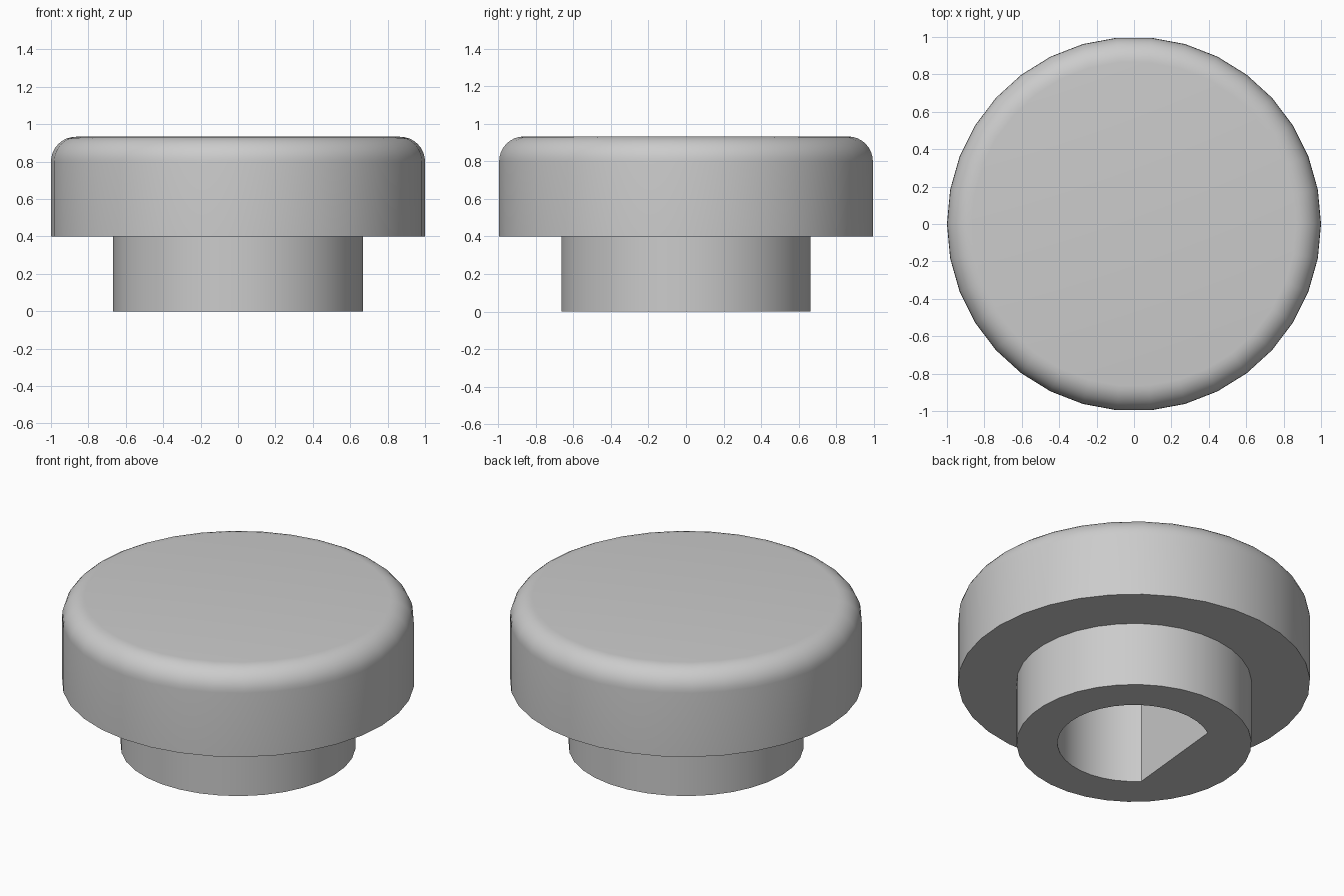
import bpy, bmesh
from math import cos, sin, pi, radians

old = bpy.data.objects.get("Cube")
if old:
    bpy.data.objects.remove(old)

SIDES = 34
HEAD_R, HUB_R, BORE_R = 1.0, 0.667, 0.435
HUB_H, TOTAL_H, FILLET = 0.4, 0.933, 0.133
BORE_DEPTH = 0.667

grey = bpy.data.materials.new("plain grey")
grey.use_nodes = True
grey.diffuse_color = (0.6, 0.6, 0.6, 1)
grey.node_tree.nodes["Principled BSDF"].inputs["Base Color"].default_value = (0.6, 0.6, 0.6, 1)


def make_object(name, bm):
    bmesh.ops.recalc_face_normals(bm, faces=bm.faces)
    mesh = bpy.data.meshes.new(name)
    bm.to_mesh(mesh)
    bm.free()
    obj = bpy.data.objects.new(name, mesh)
    bpy.context.collection.objects.link(obj)
    mesh.materials.append(grey)
    return obj


# Knob body: hub and rounded head revolved from one profile
profile = [(HUB_R, 0), (HUB_R, HUB_H), (HEAD_R, HUB_H)]
for i in range(9):
    a = pi / 2 * i / 8
    profile.append((HEAD_R - FILLET + FILLET * cos(a), TOTAL_H - FILLET + FILLET * sin(a)))

bm = bmesh.new()
rings = [[bm.verts.new((r * cos(2 * pi * k / SIDES), r * sin(2 * pi * k / SIDES), z))
          for k in range(SIDES)] for r, z in profile]
for low, high in zip(rings, rings[1:]):
    for k in range(SIDES):
        n = (k + 1) % SIDES
        bm.faces.new((low[k], low[n], high[n], high[k]))
bm.faces.new(rings[0])
bm.faces.new(rings[-1])
knob = make_object("knob", bm)

# D-shaped shaft bore: an arc closed by a flat on the right side
bm = bmesh.new()
start, end = radians(224.5 - 360), radians(124.5)
arc = [start + (end - start) * i / 26 for i in range(27)]
base = bm.faces.new([bm.verts.new((BORE_R * cos(a), BORE_R * sin(a), -0.1)) for a in arc])
out = bmesh.ops.extrude_face_region(bm, geom=[base])
for v in out["geom"]:
    if isinstance(v, bmesh.types.BMVert):
        v.co.z = BORE_DEPTH
cutter = make_object("bore_cutter", bm)
cutter.hide_render = True

# Cut the bore, then discard the cutter
bpy.ops.object.select_all(action="DESELECT")
bpy.context.view_layer.objects.active = knob
knob.select_set(True)
cut = knob.modifiers.new("bore", "BOOLEAN")
cut.operation = "DIFFERENCE"
cut.solver = "EXACT"
cut.object = cutter
bpy.ops.object.modifier_apply(modifier=cut.name)
bpy.data.objects.remove(cutter)

bpy.ops.object.shade_smooth_by_angle(angle=radians(30))
